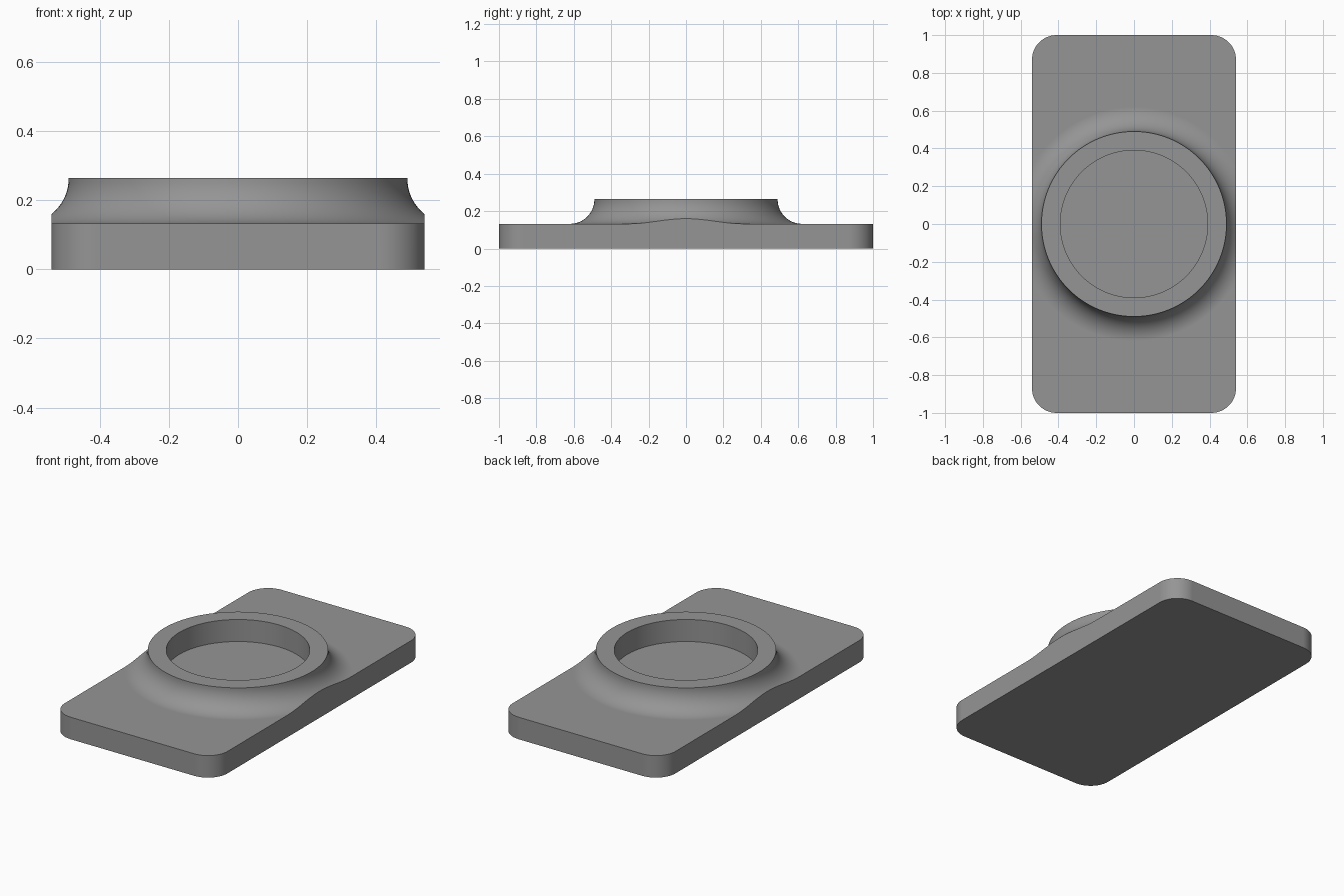
import bpy, bmesh, math

if "Cube" in bpy.data.objects:
    bpy.data.objects.remove(bpy.data.objects["Cube"])

HALF_X, HALF_Y, CORNER = 0.54, 1.0, 0.13
PLATE_TOP, RIM_TOP = 0.132, 0.264
RIM_R, POCKET_R, FILLET = 0.49, 0.39, 0.13


def make_object(name, bm):
    bmesh.ops.recalc_face_normals(bm, faces=bm.faces[:])
    mesh = bpy.data.meshes.new(name)
    bm.to_mesh(mesh)
    bm.free()
    obj = bpy.data.objects.new(name, mesh)
    bpy.context.collection.objects.link(obj)
    return obj


def lathe(name, profile, steps=128):
    """Revolve a closed (radius, z) profile around the z axis."""
    bm = bmesh.new()
    rings = []
    for i in range(steps):
        a = math.tau * i / steps
        rings.append([bm.verts.new((r * math.cos(a), r * math.sin(a), z)) for r, z in profile])
    n = len(profile)
    for i in range(steps):
        p, q = rings[i], rings[(i + 1) % steps]
        for j in range(n):
            k = (j + 1) % n
            bm.faces.new((p[j], q[j], q[k], p[k]))
    return make_object(name, bm)


# Rounded rectangular block, as tall as the rim
bm = bmesh.new()
outline = []
for c, (sx, sy) in enumerate([(1, 1), (-1, 1), (-1, -1), (1, -1)]):
    for i in range(13):
        a = math.pi / 2 * (c + i / 12)
        outline.append(bm.verts.new((sx * (HALF_X - CORNER) + CORNER * math.cos(a),
                                     sy * (HALF_Y - CORNER) + CORNER * math.sin(a), 0)))
base = bm.faces.new(outline)
top = bmesh.ops.extrude_face_region(bm, geom=[base], use_keep_orig=True)
bmesh.ops.translate(bm, verts=[v for v in top["geom"] if isinstance(v, bmesh.types.BMVert)],
                    vec=(0, 0, RIM_TOP))
body = make_object("mounting_plate", bm)

# Cutter that leaves the plate top and the concave fillet around the rim
arc = []
for i in range(17):
    a = math.pi + math.pi / 2 * i / 16
    arc.append((RIM_R + FILLET + FILLET * math.cos(a),
                PLATE_TOP + FILLET + FILLET * math.sin(a)))
fillet_cutter = lathe("fillet_cutter", arc + [(1.6, PLATE_TOP), (1.6, 0.4), (RIM_R, 0.4)])

# Cutter for the round pocket, its floor level with the plate top
bm = bmesh.new()
bmesh.ops.create_cone(bm, cap_ends=True, segments=128, radius1=POCKET_R,
                      radius2=POCKET_R, depth=0.4)
bmesh.ops.translate(bm, verts=bm.verts[:], vec=(0, 0, PLATE_TOP + 0.2))
pocket_cutter = make_object("pocket_cutter", bm)

bpy.context.view_layer.objects.active = body
body.select_set(True)
for cutter in (fillet_cutter, pocket_cutter):
    mod = body.modifiers.new("cut", "BOOLEAN")
    mod.operation, mod.solver, mod.object = "DIFFERENCE", "EXACT", cutter
    bpy.ops.object.modifier_apply(modifier=mod.name)
    bpy.data.objects.remove(cutter, do_unlink=True)

# Single grey finish
grey = bpy.data.materials.new("grey")
grey.diffuse_color = (0.3, 0.3, 0.3, 1)
grey.use_nodes = True
grey.node_tree.nodes["Principled BSDF"].inputs["Base Color"].default_value = grey.diffuse_color
body.data.materials.clear()
body.data.materials.append(grey)
for poly in body.data.polygons:
    poly.material_index = 0

# Smooth walls and fillet, crisp edges, flat faces kept flat
bpy.ops.object.shade_smooth_by_angle(angle=math.radians(30))
weighted = body.modifiers.new("weighted_normals", "WEIGHTED_NORMAL")
weighted.keep_sharp = True
